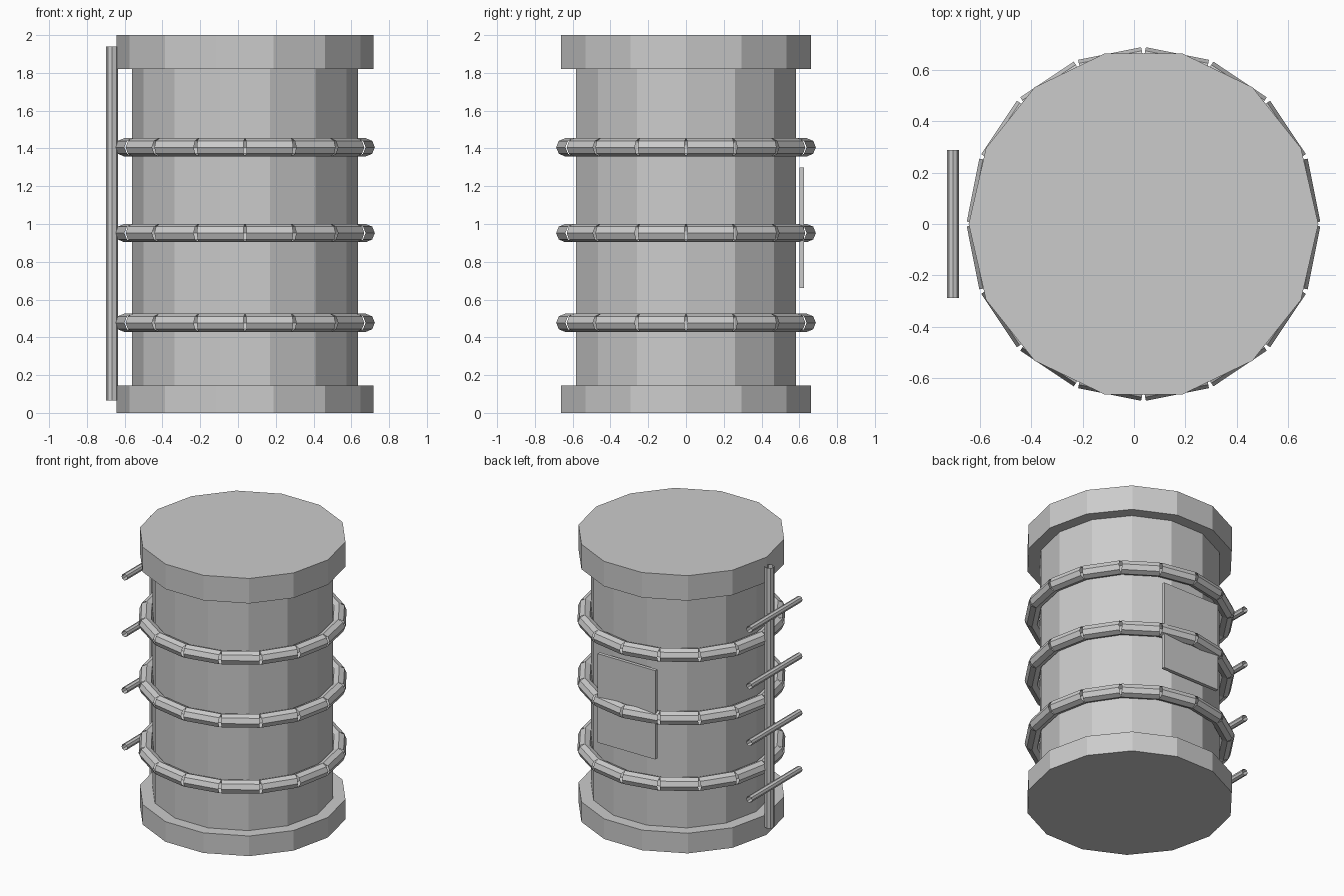
import bpy, bmesh, math
from mathutils import Matrix, Vector

if "Cube" in bpy.data.objects:
    bpy.data.objects.remove(bpy.data.objects["Cube"])

CX = 0.037            # barrel axis sits slightly right of the ladder side

grey = bpy.data.materials.new("plain_grey")
grey.diffuse_color = (0.6, 0.6, 0.6, 1)
grey.use_nodes = True
grey.node_tree.nodes["Principled BSDF"].inputs["Base Color"].default_value = grey.diffuse_color


def finish(name, bm):
    me = bpy.data.meshes.new(name)
    bm.to_mesh(me)
    bm.free()
    me.materials.append(grey)
    ob = bpy.data.objects.new(name, me)
    bpy.context.collection.objects.link(ob)
    return ob


def add_cylinder(bm, sides, radius, length, matrix, capped=True):
    bmesh.ops.create_cone(bm, cap_ends=capped, segments=sides, radius1=radius,
                          radius2=radius, depth=length, matrix=matrix)


def drum(name, radius, z0, z1):
    bm = bmesh.new()
    # quarter turn / side alignment: a corner points along +x
    pts = [(CX + radius * math.cos(2 * math.pi * i / 14),
            radius * math.sin(2 * math.pi * i / 14), z0) for i in range(14)]
    base = bm.faces.new([bm.verts.new(p) for p in pts])
    ext = bmesh.ops.extrude_face_region(bm, geom=[base], use_keep_orig=True)
    top = [v for v in ext["geom"] if isinstance(v, bmesh.types.BMVert)]
    bmesh.ops.translate(bm, verts=top, vec=(0, 0, z1 - z0))
    bmesh.ops.recalc_face_normals(bm, faces=bm.faces)
    return finish(name, bm)


# Tank body with wider end caps
drum("tank_body", 0.597, 0.1, 1.9)
drum("bottom_cap", 0.68, 0.0, 0.145)
drum("top_cap", 0.68, 1.82, 2.0)

# Hoops made of sixteen straight open tube pieces
for n, z in enumerate((0.477, 0.952, 1.406)):
    bm = bmesh.new()
    for i in range(16):
        a = (i + 0.5) * math.pi / 8
        m = (Matrix.Translation((CX, 0, z)) @ Matrix.Rotation(a, 4, 'Z')
             @ Matrix.Translation((0.628, 0, 0)) @ Matrix.Rotation(math.pi / 2, 4, 'X'))
        add_cylinder(bm, 8, 0.048, 0.25, m, False)
    finish(f"hoop_{n + 1}", bm)

# Ladder: one open upright pipe with four open rungs
bm = bmesh.new()
add_cylinder(bm, 8, 0.032, 1.875, Matrix.Translation((-0.666, 0, 1.002)), False)
finish("ladder_pipe", bm)
for n in range(4):
    bm = bmesh.new()
    m = Matrix.Translation((-0.704, 0, 0.38 + 0.408 * n)) @ Matrix.Rotation(math.pi / 2, 4, 'X')
    add_cylinder(bm, 8, 0.023, 0.575, m, False)
    finish(f"ladder_rung_{n + 1}", bm)

# Flat plate on the back
bm = bmesh.new()
bmesh.ops.create_cube(bm, size=1, matrix=Matrix.Translation((CX, 0.613, 0.98))
                      @ Matrix.Diagonal((0.46, 0.025, 0.64, 1)))
finish("back_plate", bm)
